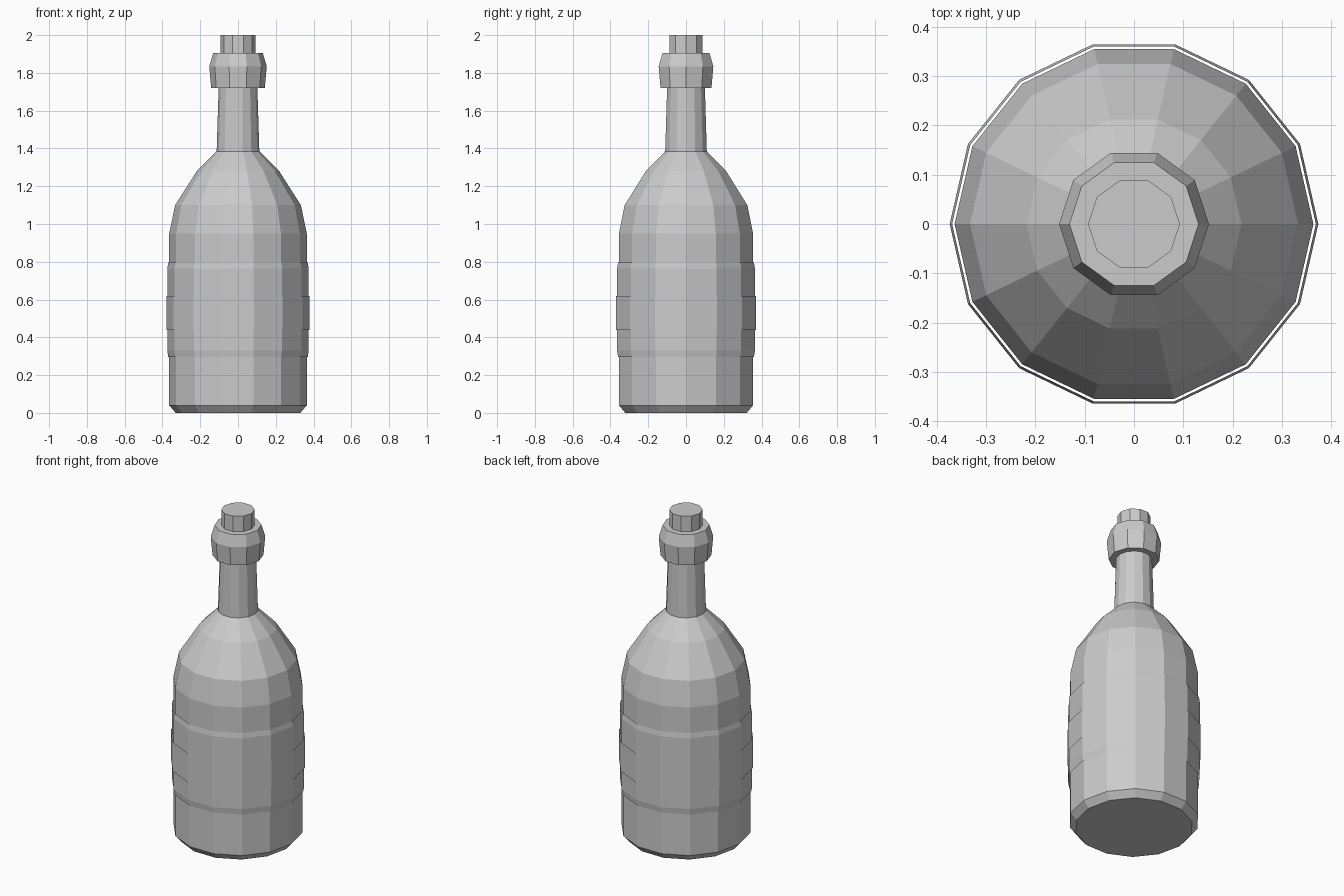
import bpy
import bmesh
import math

if "Cube" in bpy.data.objects:
    bpy.data.objects.remove(bpy.data.objects["Cube"])

glass = bpy.data.materials.new("plain_grey")
glass.diffuse_color = (0.6, 0.6, 0.6, 1)
glass.use_nodes = True
glass.node_tree.nodes["Principled BSDF"].inputs["Base Color"].default_value = glass.diffuse_color


def lathe(name, profile, sides, capped=True):
    """Spin a (radius, height) profile into a flat-faced part."""
    bm = bmesh.new()
    rings = []
    for r, z in profile:
        rings.append([bm.verts.new((r * math.cos(2 * math.pi * i / sides),
                                    r * math.sin(2 * math.pi * i / sides), z))
                      for i in range(sides)])
    for low, high in zip(rings, rings[1:]):
        for i in range(sides):
            j = (i + 1) % sides
            bm.faces.new((low[i], low[j], high[j], high[i]))
    if capped:
        bm.faces.new(rings[0][::-1])
        bm.faces.new(rings[-1])
    mesh = bpy.data.meshes.new(name)
    bm.to_mesh(mesh)
    bm.free()
    mesh.materials.append(glass)
    obj = bpy.data.objects.new(name, mesh)
    bpy.context.collection.objects.link(obj)
    return obj


# Body with chamfered base, rounded shoulder and tapering neck
lathe("bottle_body", [(0.33, 0), (0.364, 0.04), (0.364, 0.95), (0.333, 1.10),
                      (0.218, 1.28), (0.113, 1.385), (0.102, 1.74)], 14)

# Open label sleeve with tapered rims, and a raised band around it
lathe("label_sleeve", [(0.369, 0.295), (0.374, 0.33),
                       (0.374, 0.765), (0.369, 0.795)], 14, capped=False)
lathe("label_band", [(0.379, 0.44), (0.379, 0.62)], 14, capped=False)

# Collar at the mouth and the stopper
lathe("collar", [(0.142, 1.72), (0.152, 1.835), (0.131, 1.905)], 10)
lathe("cork", [(0.093, 1.88), (0.093, 2.0)], 10)
